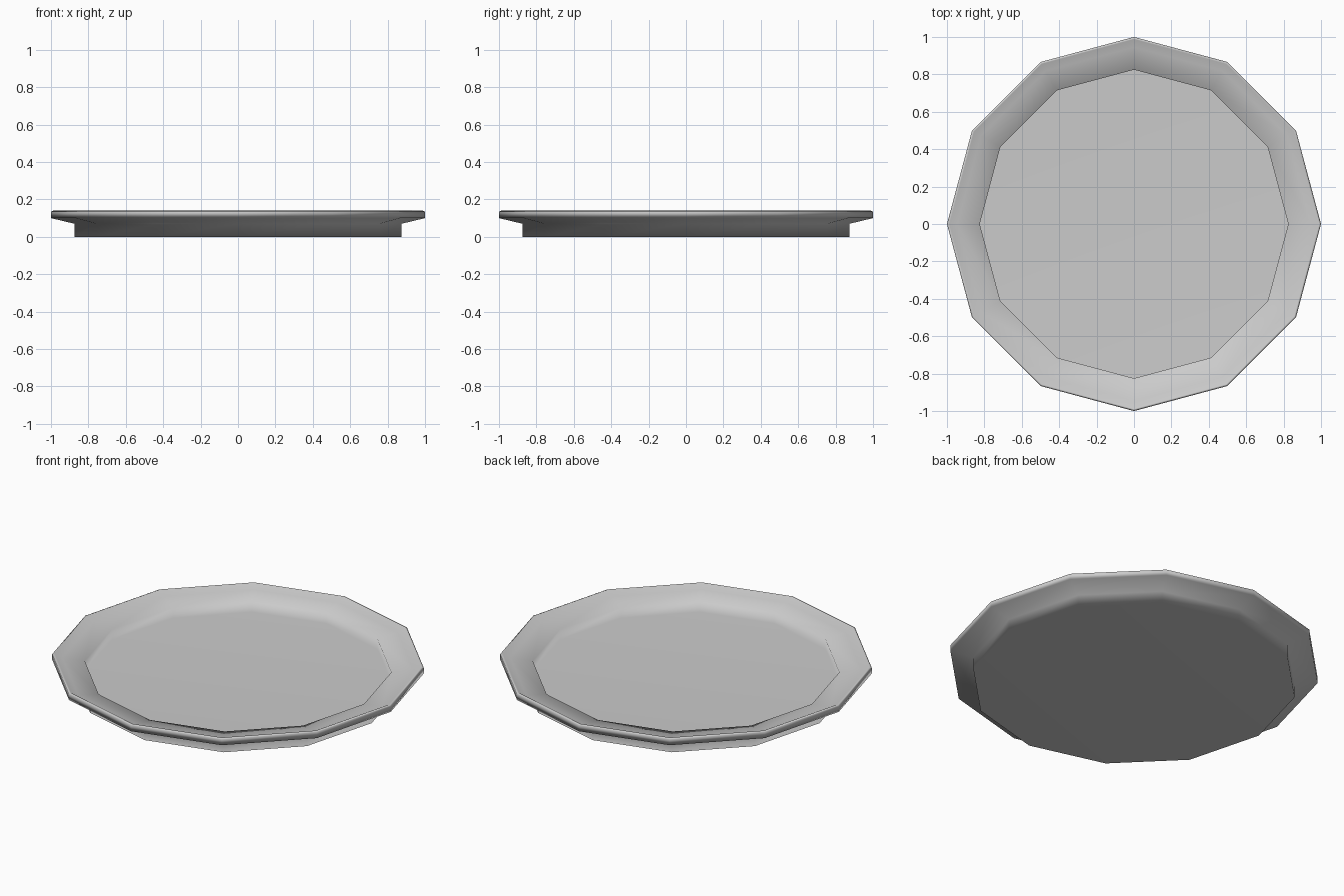
import bpy
import bmesh
from math import sin, cos, tau

cube = bpy.data.objects.get("Cube")
if cube:
    bpy.data.objects.remove(cube, do_unlink=True)

SIDES = 12

# Single plain grey finish
grey = bpy.data.materials.new("light_grey")
grey.use_nodes = True
colour = (0.6, 0.6, 0.6, 1)
grey.diffuse_color = colour
grey.node_tree.nodes["Principled BSDF"].inputs["Base Color"].default_value = colour

# Cross-section (radius, height): underside edge, foot, flared rim, lip, inner step, floor
profile = [
    (0.875, 0.0), (0.875, 0.07), (1.0, 0.10), (1.0, 0.134), (0.988, 0.14),
    (0.945, 0.116), (0.825, 0.10), (0.825, 0.04),
]


def lathe(name, points, material):
    """Turn a profile into a closed ring of faces with flat end caps."""
    bm = bmesh.new()
    rings = [[bm.verts.new((r * cos(tau * i / SIDES), r * sin(tau * i / SIDES), z))
              for i in range(SIDES)] for r, z in points]
    for low, high in zip(rings, rings[1:]):
        for i in range(SIDES):
            j = (i + 1) % SIDES
            bm.faces.new((low[i], low[j], high[j], high[i]))
    bm.faces.new(rings[0][::-1])
    bm.faces.new(rings[-1])
    for face in bm.faces:
        face.smooth = True
    mesh = bpy.data.meshes.new(name)
    bm.to_mesh(mesh)
    bm.free()
    mesh.materials.append(material)
    obj = bpy.data.objects.new(name, mesh)
    bpy.context.collection.objects.link(obj)
    return obj


plate = lathe("plate", profile, grey)

# Large flat faces dominate the smooth shading
weighting = plate.modifiers.new("area_normals", 'WEIGHTED_NORMAL')
weighting.mode = 'FACE_AREA'
weighting.keep_sharp = False
